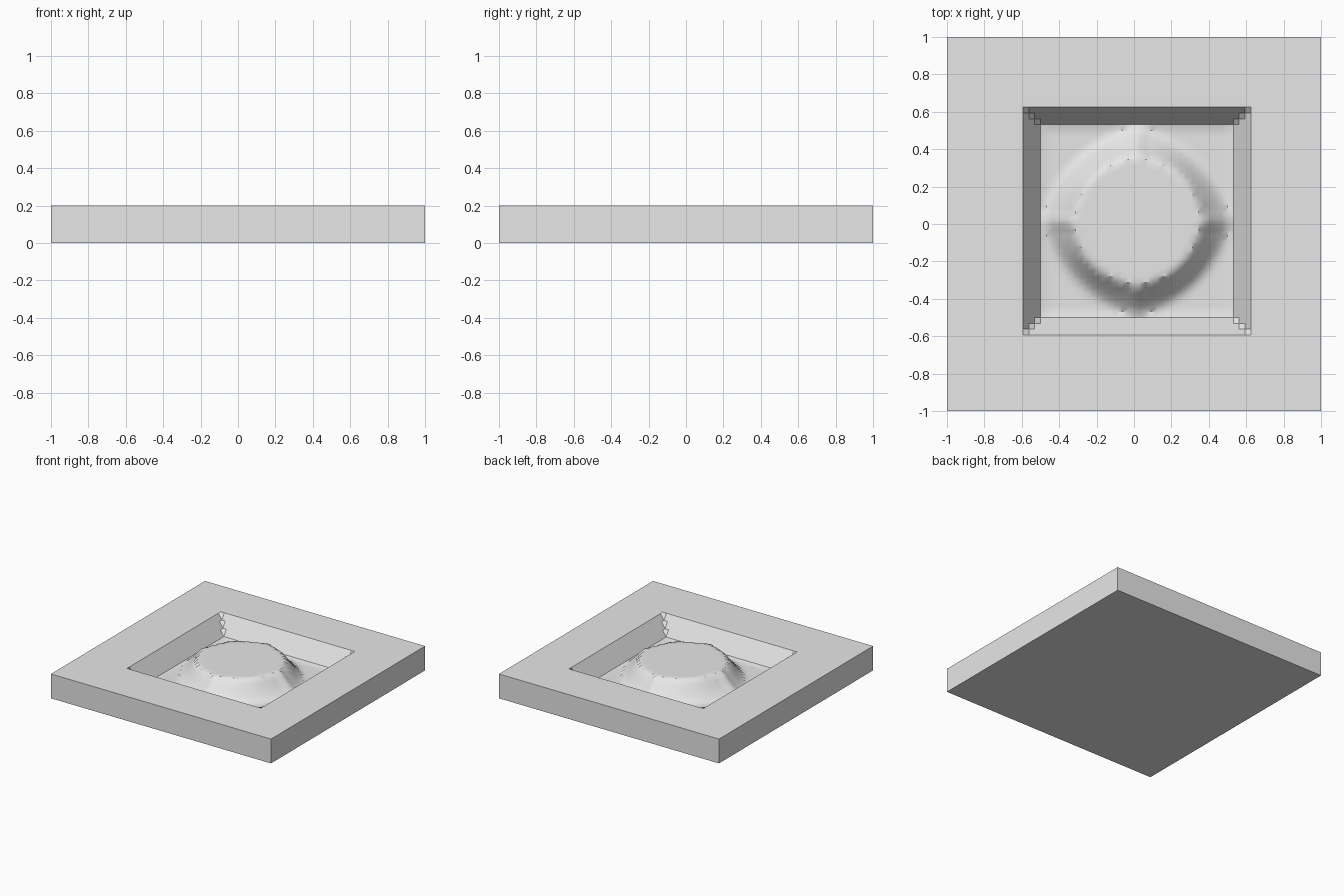
import bpy, bmesh, math

cube = bpy.data.objects.get("Cube")
if cube:
    bpy.data.objects.remove(cube, do_unlink=True)

CELLS = 64
STEP = 2 / CELLS
TOP, FLOOR = 0.2, 0.047
OFFSET = STEP / 2               # pit centre sits half a cell off the middle
RIM, FOOT = 0.61, 0.51          # half widths of the pit opening and floor

stone = bpy.data.materials.new("plain_grey")
stone.use_nodes = True
grey = (0.8, 0.8, 0.8, 1)
stone.diffuse_color = grey
stone.node_tree.nodes["Principled BSDF"].inputs["Base Color"].default_value = grey


def wall(u, v):
    """Height share of the sloped pit wall, with clipped corners."""
    reach = max(abs(u), abs(v), abs(u) + abs(v) - RIM + STEP)
    return min(1, max(0, (reach - FOOT) / (RIM - FOOT)))


def mesa(u, v):
    """Height share of the central mound, with a ridge on each axis."""
    r = math.hypot(u, v)
    angle = math.atan2(min(abs(u), abs(v)), max(abs(u), abs(v)))
    edge = 0.335 + 0.03 * max(0, 1 - angle / 0.12)
    foot = 0.53 - 0.07 * math.sin(2 * angle) ** 0.6
    t = min(1, max(0, (foot - r) / (foot - edge)))
    return t ** 1.3


def height(x, y):
    u, v = x - OFFSET, y - OFFSET
    return FLOOR + (TOP - FLOOR) * max(wall(u, v), mesa(u, v))


# Sculpted top surface
bm = bmesh.new()
bmesh.ops.create_grid(bm, x_segments=CELLS, y_segments=CELLS, size=1)
for vert in bm.verts:
    vert.co.z = height(vert.co.x, vert.co.y)

# Side walls and underside
border = [e for e in bm.edges if e.is_boundary]
skirt = bmesh.ops.extrude_edge_only(bm, edges=border)["geom"]
for item in skirt:
    if isinstance(item, bmesh.types.BMVert):
        item.co.z = 0
bmesh.ops.contextual_create(bm, geom=[e for e in bm.edges if e.is_boundary])
bmesh.ops.recalc_face_normals(bm, faces=bm.faces)

mesh = bpy.data.meshes.new("terrain_slab")
bm.to_mesh(mesh)
bm.free()
mesh.materials.append(stone)
slab = bpy.data.objects.new("terrain_slab", mesh)
bpy.context.collection.objects.link(slab)
bpy.context.view_layer.objects.active = slab
slab.select_set(True)
bpy.ops.object.shade_smooth_by_angle(angle=math.radians(35))
